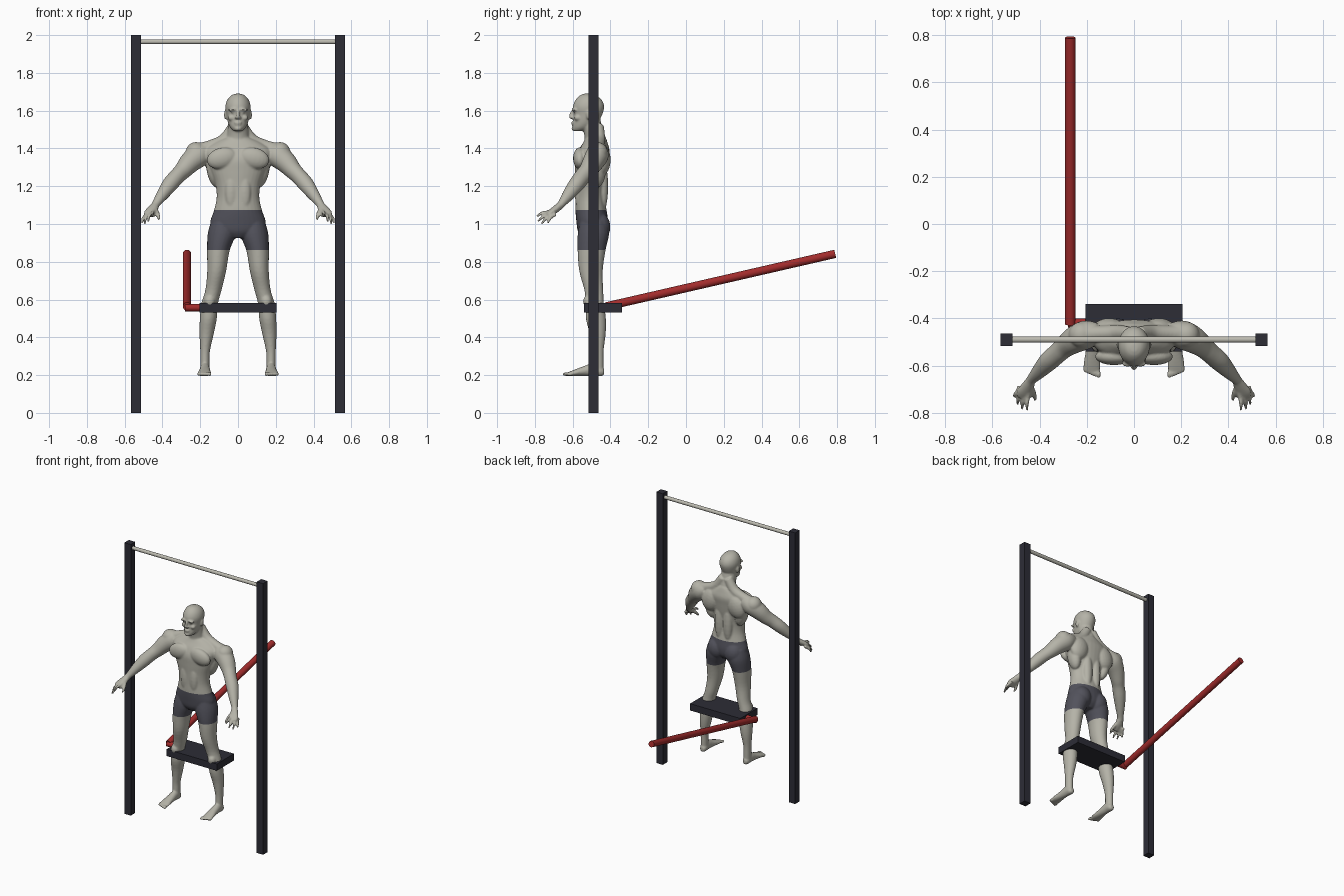
import bpy, bmesh, math
from mathutils import Vector, Matrix

cube = bpy.data.objects.get("Cube")
if cube:
    bpy.data.objects.remove(cube)


def material(name, r, g, b):
    m = bpy.data.materials.new(name)
    m.use_nodes = True
    m.diffuse_color = (r, g, b, 1)
    m.node_tree.nodes["Principled BSDF"].inputs["Base Color"].default_value = (r, g, b, 1)
    return m


SKIN = material("warm_grey_skin", .46, .45, .39)
SHORTS = material("slate_shorts", .085, .085, .107)
FRAME = material("dark_frame", .026, .026, .037)
STEEL = material("pale_steel", .5, .49, .43)
RED = material("red_lever", .36, .025, .025)


def finish(name, bm, *mats):
    mesh = bpy.data.meshes.new(name)
    bm.to_mesh(mesh)
    bm.free()
    for m in mats:
        mesh.materials.append(m)
    ob = bpy.data.objects.new(name, mesh)
    bpy.context.collection.objects.link(ob)
    return ob


def box(name, centre, size, mat):
    bm = bmesh.new()
    bmesh.ops.create_cube(bm, size=1, matrix=Matrix.Translation(centre) @ Matrix.Diagonal((*size, 1)))
    return finish(name, bm, mat)


def rod(name, start, end, radius, mat):
    a, b = Vector(start), Vector(end)
    d = b - a
    place = Matrix.Translation((a + b) / 2) @ d.to_track_quat('Z', 'Y').to_matrix().to_4x4()
    bm = bmesh.new()
    bmesh.ops.create_cone(bm, cap_ends=True, segments=24, radius1=radius, radius2=radius,
                          depth=d.length, matrix=place)
    for f in bm.faces:
        f.smooth = len(f.verts) == 4
    return finish(name, bm, mat)


def spline(rows, steps=4):
    """Catmull-Rom through the rows, for every column."""
    pts = [rows[0], *rows, rows[-1]]
    out = []
    for p, q, r, s in zip(pts, pts[1:], pts[2:], pts[3:]):
        for i in range(steps):
            t = i / steps
            out.append([b + t * (c - a) / 2 + t * t * (a - 2.5 * b + 2 * c - d / 2)
                        + t ** 3 * (1.5 * (b - c) + (d - a) / 2)
                        for a, b, c, d in zip(p, q, r, s)])
    return out + [list(rows[-1])]


def loft(bm, rows, axis=None, n=24):
    """Closed loft through (x, y, z, half width, half depth) sections."""
    rows = spline(rows)
    rings = []
    for i, (x, y, z, a, b) in enumerate(rows):
        nxt, prv = rows[min(i + 1, len(rows) - 1)], rows[max(i - 1, 0)]
        t = Vector(axis) if axis else (Vector(nxt[:3]) - Vector(prv[:3])).normalized()
        side = (Vector((1, 0, 0)) - t * t.x).normalized()
        other = t.cross(side)
        rings.append([bm.verts.new(Vector((x, y, z)) + side * a * math.cos(k * math.tau / n)
                                   + other * b * math.sin(k * math.tau / n)) for k in range(n)])
    for lo, hi in zip(rings, rings[1:]):
        for k in range(n):
            j = (k + 1) % n
            bm.faces.new((lo[k], lo[j], hi[j], hi[k]))
    bm.faces.new(rings[0][::-1])
    bm.faces.new(rings[-1])


def upright(bm, rows):
    """Loft on the centre line from (z, half width, front y, back y)."""
    loft(bm, [(0, (f + b) / 2, z, w, (b - f) / 2) for z, w, f, b in rows], (0, 0, 1), 32)


def blob(bm, centre, radii, turn=0):
    bmesh.ops.create_uvsphere(bm, u_segments=20, v_segments=12, radius=1,
                              matrix=Matrix.Translation(centre) @ Matrix.Rotation(turn, 4, 'Y')
                              @ Matrix.Diagonal((*radii, 1)))


# Exercise frame
for side, x in (("left", .54), ("right", -.54)):
    box(side + "_post", (x, -.49, 1), (.052, .052, 2), FRAME)
rod("top_bar", (-.52, -.49, 1.965), (.52, -.49, 1.965), .013, STEEL)
box("knee_pad", (0, -.44, .557), (.41, .2, .05), FRAME)
rod("lever_axle", (-.28, -.42, .557), (-.19, -.42, .557), .019, RED)
rod("lever_arm", (-.27, -.425, .563), (-.27, .79, .842), .022, RED)

# Left half of the body: leg, foot, arm and hand
bm = bmesh.new()
loft(bm, [(.08, -.49, 1.02, .06, .07), (.085, -.49, .95, .075, .083), (.104, -.5, .86, .06, .074),
          (.113, -.503, .75, .05, .062), (.13, -.488, .65, .043, .05), (.15, -.483, .58, .044, .048),
          (.157, -.477, .5, .045, .053), (.166, -.468, .42, .038, .043),
          (.174, -.467, .33, .026, .031), (.175, -.467, .27, .024, .03), (.175, -.467, .22, .024, .03)],
     (0, 0, 1))
loft(bm, [(.174, -.433, .218, .014, .016), (.174, -.45, .22, .024, .026), (.175, -.49, .23, .026, .035),
          (.176, -.54, .222, .029, .026), (.178, -.59, .212, .036, .017), (.179, -.62, .206, .036, .011)],
     (0, -1, 0))
for i in range(5):
    blob(bm, (.15 + .0145 * i, -.637 + .006 * i, .205), (.01 - .0006 * i, .018, .01))
loft(bm, [(.15, -.46, 1.39, .04, .04), (.2, -.468, 1.368, .062, .06), (.25, -.49, 1.33, .058, .057),
          (.29, -.518, 1.285, .047, .048), (.32, -.545, 1.255, .042, .044), (.36, -.58, 1.21, .042, .042),
          (.4, -.622, 1.155, .032, .033), (.433, -.658, 1.108, .022, .021),
          (.445, -.675, 1.09, .021, .021)])
loft(bm, [(.436, -.66, 1.105, .02, .018), (.45, -.688, 1.08, .028, .02), (.463, -.715, 1.06, .034, .017),
          (.47, -.735, 1.045, .03, .012)])
tips = [(.452, -.79, 1.04), (.474, -.785, 1.012), (.494, -.765, 1), (.508, -.733, 1.003)]
for i, (x, y, z) in enumerate(tips):
    kx, ky, kz = .45 + .014 * i, -.735 + .009 * i, 1.062 - .007 * i
    loft(bm, [(kx - .005, ky + .02, kz + .01, .009, .009), (kx, ky, kz, .01, .01),
              ((kx + x) / 2 + .003, (ky + y) / 2, (kz + z) / 2 + .007, .009, .009),
              (x, y, z, .006, .006)], n=10)
loft(bm, [(.443, -.68, 1.085, .012, .012), (.428, -.71, 1.06, .012, .012),
          (.42, -.735, 1.035, .009, .009), (.42, -.748, 1.022, .006, .006)], n=10)

# Left half muscles and face details
loft(bm, [(.02, -.465, 1.52, .03, .03), (.07, -.462, 1.445, .035, .035),
          (.14, -.464, 1.412, .034, .034), (.2, -.467, 1.39, .04, .04)])
blob(bm, (.222, -.47, 1.378), (.056, .056, .056))
blob(bm, (.085, -.562, 1.348), (.082, .036, .056), .25)
blob(bm, (.105, -.445, 1.34), (.07, .046, .085), -.3)
blob(bm, (.125, -.475, 1.28), (.04, .05, .09), .2)
blob(bm, (.035, -.442, 1.2), (.034, .03, .14))
blob(bm, (.068, -.46, .985), (.066, .06, .075))
blob(bm, (.035, -.565, 1.17), (.034, .024, .1))
blob(bm, (.15, -.515, .59), (.03, .03, .035))
blob(bm, (.066, -.512, 1.578), (.008, .016, .026))
blob(bm, (.027, -.592, 1.606), (.026, .014, .008), .15)
blob(bm, (.026, -.584, 1.592), (.011, .011, .008))
blob(bm, (.034, -.574, 1.562), (.02, .018, .016))
blob(bm, (.008, -.603, 1.562), (.009, .01, .007))

# Mirror to the right half
geom = bm.verts[:] + bm.edges[:] + bm.faces[:]
copy = bmesh.ops.duplicate(bm, geom=geom)["geom"]
for v in copy:
    if isinstance(v, bmesh.types.BMVert):
        v.co.x *= -1
bmesh.ops.reverse_faces(bm, faces=[f for f in copy if isinstance(f, bmesh.types.BMFace)])

# Torso, neck and head on the centre line
upright(bm, [(.925, .05, -.55, -.45), (.96, .13, -.572, -.42), (1.01, .147, -.58, -.412),
             (1.07, .128, -.585, -.42), (1.14, .113, -.584, -.43), (1.21, .12, -.585, -.43),
             (1.28, .145, -.588, -.418), (1.34, .165, -.588, -.41), (1.39, .175, -.57, -.405),
             (1.43, .125, -.545, -.415), (1.46, .06, -.53, -.425)])
loft(bm, [(0, -.475, 1.4, .07, .06), (0, -.483, 1.46, .06, .054), (0, -.495, 1.51, .054, .052),
          (0, -.505, 1.56, .05, .05)], (0, 0, 1))
upright(bm, [(1.492, .022, -.595, -.545), (1.51, .04, -.601, -.5), (1.54, .054, -.597, -.465),
             (1.58, .062, -.595, -.443), (1.62, .067, -.599, -.433), (1.655, .058, -.586, -.445),
             (1.68, .037, -.563, -.475), (1.69, .012, -.54, -.51)])
loft(bm, [(0, -.598, 1.603, .007, .008), (0, -.605, 1.585, .008, .011),
          (0, -.608, 1.567, .01, .013), (0, -.602, 1.556, .008, .008)], (0, 0, 1), 12)
blob(bm, (0, -.596, 1.537), (.021, .012, .006))
blob(bm, (0, -.594, 1.526), (.018, .012, .006))
blob(bm, (0, -.592, 1.505), (.02, .014, .013))

# Fuse everything into one smooth skin
raw = finish("athlete_base", bm, SKIN)
fuse = raw.modifiers.new("fuse", 'REMESH')
fuse.mode = 'VOXEL'
fuse.voxel_size = .0055
soft = raw.modifiers.new("soften", 'SMOOTH')
soft.factor = .5
soft.iterations = 5
bpy.context.view_layer.update()
evaluated = raw.evaluated_get(bpy.context.evaluated_depsgraph_get())
bm = bmesh.new()
bm.from_mesh(evaluated.to_mesh())
evaluated.to_mesh_clear()
bpy.data.objects.remove(raw)

# Cut the hems and colour the shorts between them
HEM, WAIST = .863, 1.073
for z in (HEM, WAIST):
    bmesh.ops.bisect_plane(bm, geom=bm.verts[:] + bm.edges[:] + bm.faces[:],
                           plane_co=(0, 0, z), plane_no=(0, 0, 1))
for f in bm.faces:
    f.smooth = True
    c = f.calc_center_median()
    f.material_index = int(HEM < c.z < WAIST and abs(c.x) < .25)
finish("athlete_body", bm, SKIN, SHORTS)
